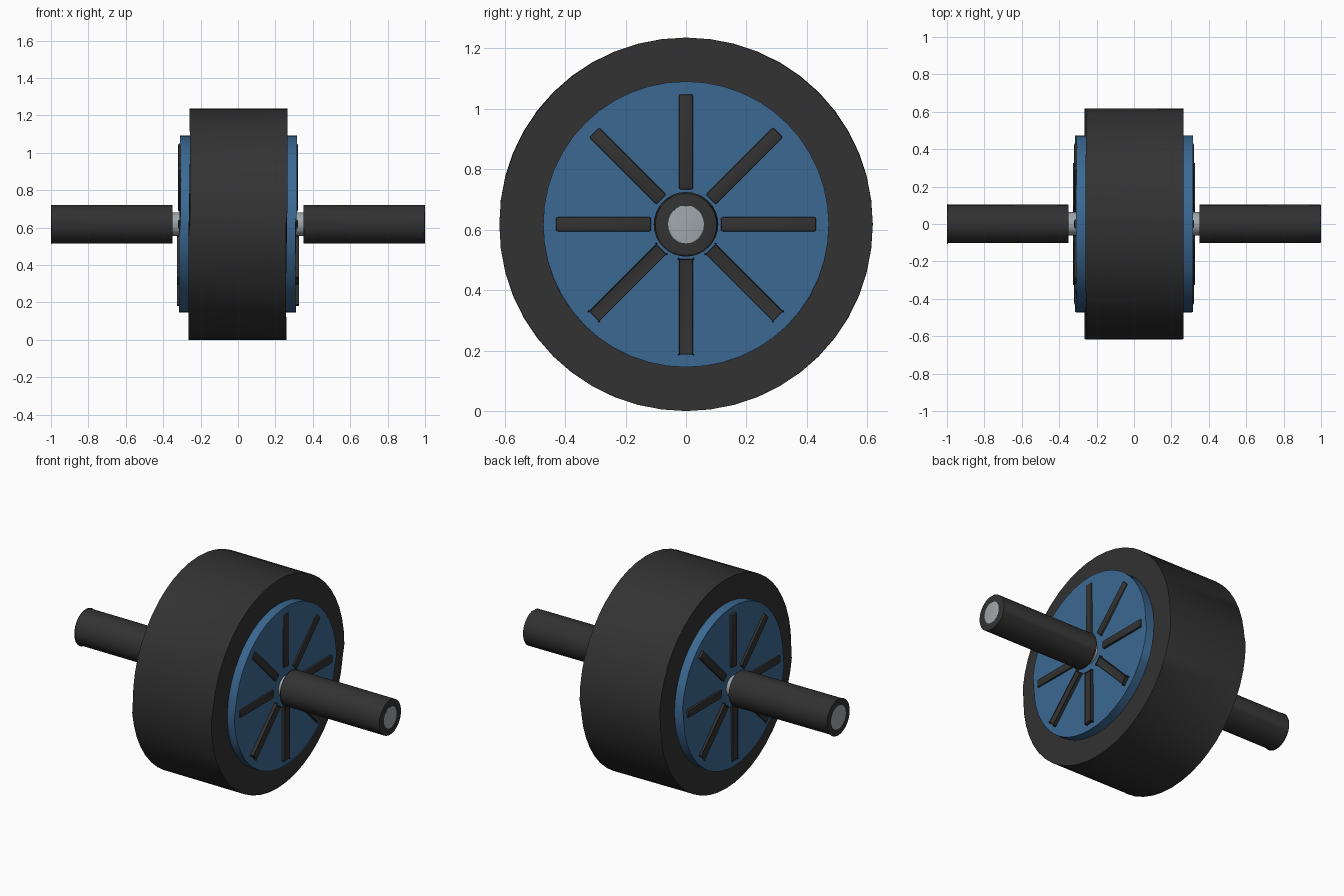
import bpy
import bmesh
import math
from mathutils import Matrix

cube = bpy.data.objects.get("Cube")
if cube:
    bpy.data.objects.remove(cube, do_unlink=True)

TIRE_R = 0.618
TO_AXLE = Matrix.Translation((0, 0, TIRE_R))


def material(name, rgb):
    mat = bpy.data.materials.new(name)
    mat.use_nodes = True
    color = (*rgb, 1)
    mat.diffuse_color = color
    mat.node_tree.nodes["Principled BSDF"].inputs["Base Color"].default_value = color
    return mat


rubber = material("black rubber", (0.032, 0.032, 0.032))
blue = material("blue plastic", (0.045, 0.14, 0.29))
steel = material("grey steel", (0.35, 0.39, 0.41))


def finish(name, bm, mat, bevel):
    """Round the sharp edges, place on the axle height and shade."""
    edges = [e for e in bm.edges if e.calc_face_angle(0) > math.radians(40)]
    bmesh.ops.bevel(bm, geom=edges, offset=bevel, segments=2,
                    profile=0.5, affect='EDGES')
    bm.transform(TO_AXLE)
    mesh = bpy.data.meshes.new(name)
    bm.to_mesh(mesh)
    bm.free()
    mesh.materials.append(mat)
    obj = bpy.data.objects.new(name, mesh)
    bpy.context.collection.objects.link(obj)
    bpy.ops.object.select_all(action='DESELECT')
    obj.select_set(True)
    bpy.context.view_layer.objects.active = obj
    bpy.ops.object.shade_smooth_by_angle(angle=math.radians(30))


def cylinder(name, radius, x0, x1, mat, sides, bevel):
    """Cylinder lying along x from x0 to x1."""
    bm = bmesh.new()
    bmesh.ops.create_cone(bm, cap_ends=True, segments=sides, radius1=radius,
                          radius2=radius, depth=x1 - x0)
    bm.transform(Matrix.Translation(((x0 + x1) / 2, 0, 0))
                 @ Matrix.Rotation(math.pi / 2, 4, 'Y'))
    finish(name, bm, mat, bevel)


# Wheel, side discs and axle
cylinder("tire", TIRE_R, -0.26, 0.26, rubber, 48, 0.005)
cylinder("hub_disc", 0.473, -0.31, 0.31, blue, 48, 0.005)
cylinder("axle", 0.063, -1.0, 1.0, steel, 32, 0.006)

# Handles and raised ribs on both sides
for side, sign in (("left", 1), ("right", -1)):
    ends = sorted((sign * 0.35, sign * 0.999))
    cylinder(side + "_grip", 0.103, *ends, rubber, 32, 0.004)
    for i in range(8):
        bm = bmesh.new()
        bmesh.ops.create_cube(bm, size=1)
        bm.transform(Matrix.Rotation(i * math.pi / 4, 4, 'X')
                     @ Matrix.Translation((sign * 0.305, 0, 0.273))
                     @ Matrix.Diagonal((0.03, 0.047, 0.315, 1)))
        finish(f"{side}_rib_{i + 1}", bm, rubber, 0.006)
